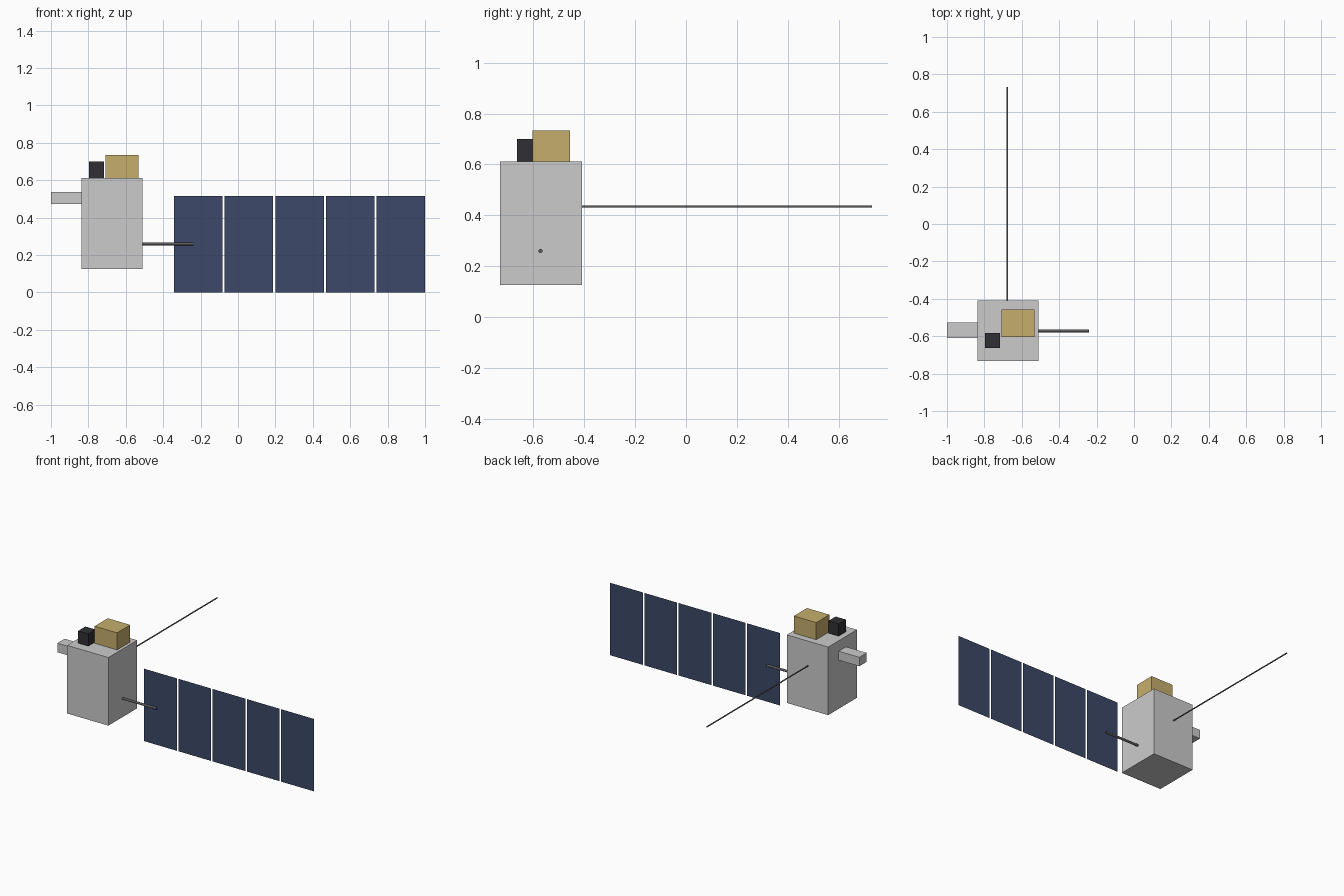
import bpy
import bmesh
from math import pi
from mathutils import Matrix, Vector

if "Cube" in bpy.data.objects:
    bpy.data.objects.remove(bpy.data.objects["Cube"])


def material(name, rgb):
    m = bpy.data.materials.new(name)
    m.diffuse_color = (*rgb, 1)
    m.use_nodes = True
    m.node_tree.nodes["Principled BSDF"].inputs["Base Color"].default_value = m.diffuse_color
    return m


def finish(name, bm, mat=None):
    me = bpy.data.meshes.new(name)
    bm.to_mesh(me)
    bm.free()
    ob = bpy.data.objects.new(name, me)
    bpy.context.collection.objects.link(ob)
    if mat:
        me.materials.append(mat)
    return ob


def box(name, lo, hi, mat=None):
    lo, hi = Vector(lo), Vector(hi)
    bm = bmesh.new()
    bmesh.ops.create_cube(bm, size=1, matrix=Matrix.Translation((lo + hi) / 2)
                          @ Matrix.Diagonal((*(hi - lo), 1)))
    return finish(name, bm, mat)


def rod(name, a, b, radius, mat=None):
    a, b = Vector(a), Vector(b)
    turn = (b - a).to_track_quat('Z', 'Y').to_matrix().to_4x4()
    bm = bmesh.new()
    bmesh.ops.create_cone(bm, cap_ends=True, segments=12, radius1=radius, radius2=radius,
                          depth=(b - a).length, matrix=Matrix.Translation((a + b) / 2) @ turn)
    return finish(name, bm, mat)


gold = material("gold_foil", (0.56, 0.42, 0.15))
black = material("black", (0.03, 0.03, 0.035))
blue = material("solar_blue", (0.045, 0.065, 0.14))
dark = material("dark_metal", (0.1, 0.1, 0.1))

# Main body and side box
box("body", (-0.837, -0.732, 0.126), (-0.511, -0.408, 0.612))
box("side_box", (-1.0, -0.61, 0.473), (-0.837, -0.527, 0.537))

# Instruments on the roof
box("gold_instrument", (-0.709, -0.604, 0.612), (-0.532, -0.456, 0.734), gold)
box("black_instrument", (-0.797, -0.664, 0.612), (-0.717, -0.583, 0.7), black)

# Panel boom and long rear antenna
rod("panel_boom", (-0.511, -0.572, 0.26), (-0.241, -0.572, 0.26), 0.008, dark)
rod("antenna", (-0.677, -0.408, 0.435), (-0.677, 0.732, 0.435), 0.0045, dark)

# Five flat solar panels in a row
width, height, pitch = 0.259, 0.517, 0.2708
for i in range(5):
    centre = (-0.342 + width / 2 + i * pitch, -0.572, height / 2)
    bm = bmesh.new()
    bmesh.ops.create_grid(bm, x_segments=1, y_segments=1, size=0.5,
                          matrix=Matrix.Translation(centre) @ Matrix.Rotation(pi / 2, 4, 'X')
                          @ Matrix.Diagonal((width, height, 1, 1)))
    finish(f"solar_panel_{i + 1}", bm, blue)
